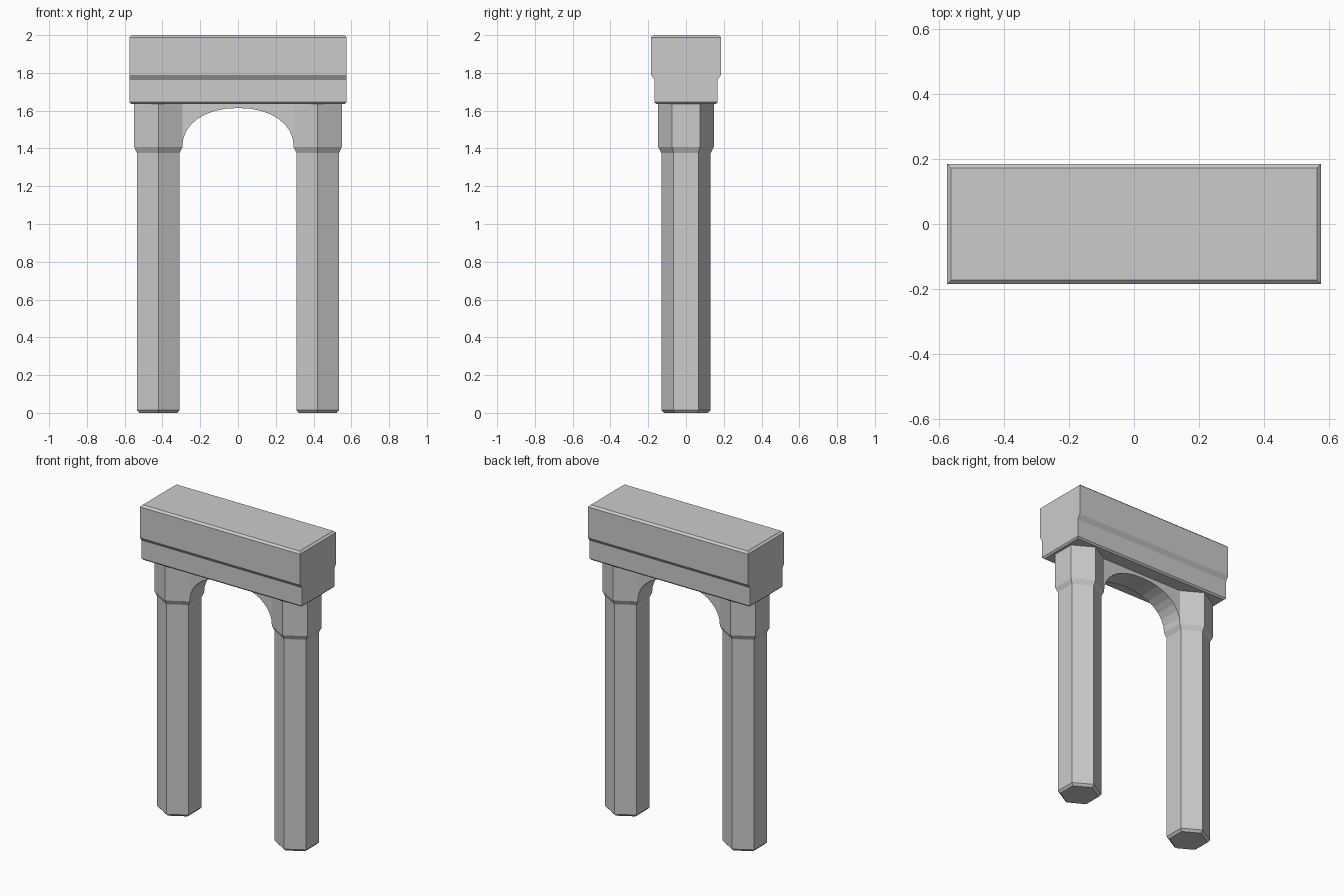
import bpy, bmesh, math

if "Cube" in bpy.data.objects:
    bpy.data.objects.remove(bpy.data.objects["Cube"])


def make_object(name, bm):
    bmesh.ops.recalc_face_normals(bm, faces=bm.faces)
    mesh = bpy.data.meshes.new(name)
    bm.to_mesh(mesh)
    bm.free()
    obj = bpy.data.objects.new(name, mesh)
    bpy.context.collection.objects.link(obj)
    return obj


def loft(name, rings):
    """Skin a stack of equal-sized point rings and cap both ends."""
    bm = bmesh.new()
    rows = [[bm.verts.new(p) for p in ring] for ring in rings]
    n = len(rows[0])
    for a, b in zip(rows, rows[1:]):
        for i in range(n):
            j = (i + 1) % n
            bm.faces.new((a[i], a[j], b[j], b[i]))
    bm.faces.new(rows[0][::-1])
    bm.faces.new(rows[-1])
    return make_object(name, bm)


def rect(hx, hy, z):
    return [(-hx, -hy, z), (hx, -hy, z), (hx, hy, z), (-hx, hy, z)]


def hexagon(cx, r, z):
    return [(cx + r * math.cos(math.radians(30 + 60 * i)),
             r * math.sin(math.radians(30 + 60 * i)), z) for i in range(6)]


# Stepped lintel with chamfered top and bottom
loft("lintel", [rect(*s) for s in (
    (0.565, 0.156, 1.635), (0.575, 0.166, 1.645), (0.575, 0.166, 1.762),
    (0.575, 0.185, 1.79), (0.575, 0.185, 1.988), (0.562, 0.172, 2.0))])

# Hexagonal columns with a wider capital
for side, cx in (("left", -0.422), ("right", 0.422)):
    loft(side + "_column", [hexagon(cx, r, z) for r, z in (
        (0.116, 0.0), (0.131, 0.015), (0.131, 1.377),
        (0.147, 1.407), (0.147, 1.64))])

# Arch between the capitals, with a rounded underside
HALF, SPRING, RISE, POWER, STEPS = 0.295, 1.407, 0.207, 2 / 2.15, 16
profile = [(-HALF, 1.64)]
for i in range(STEPS + 1):
    a = math.pi * (1 - i / STEPS)
    c, s = math.cos(a), max(math.sin(a), 0.0)
    profile.append((HALF * math.copysign(abs(c) ** POWER, c),
                    SPRING + RISE * s ** POWER))
profile.append((HALF, 1.64))
loft("arch", [[(x, y, z) for x, z in profile] for y in (-0.0735, 0.0735)])
